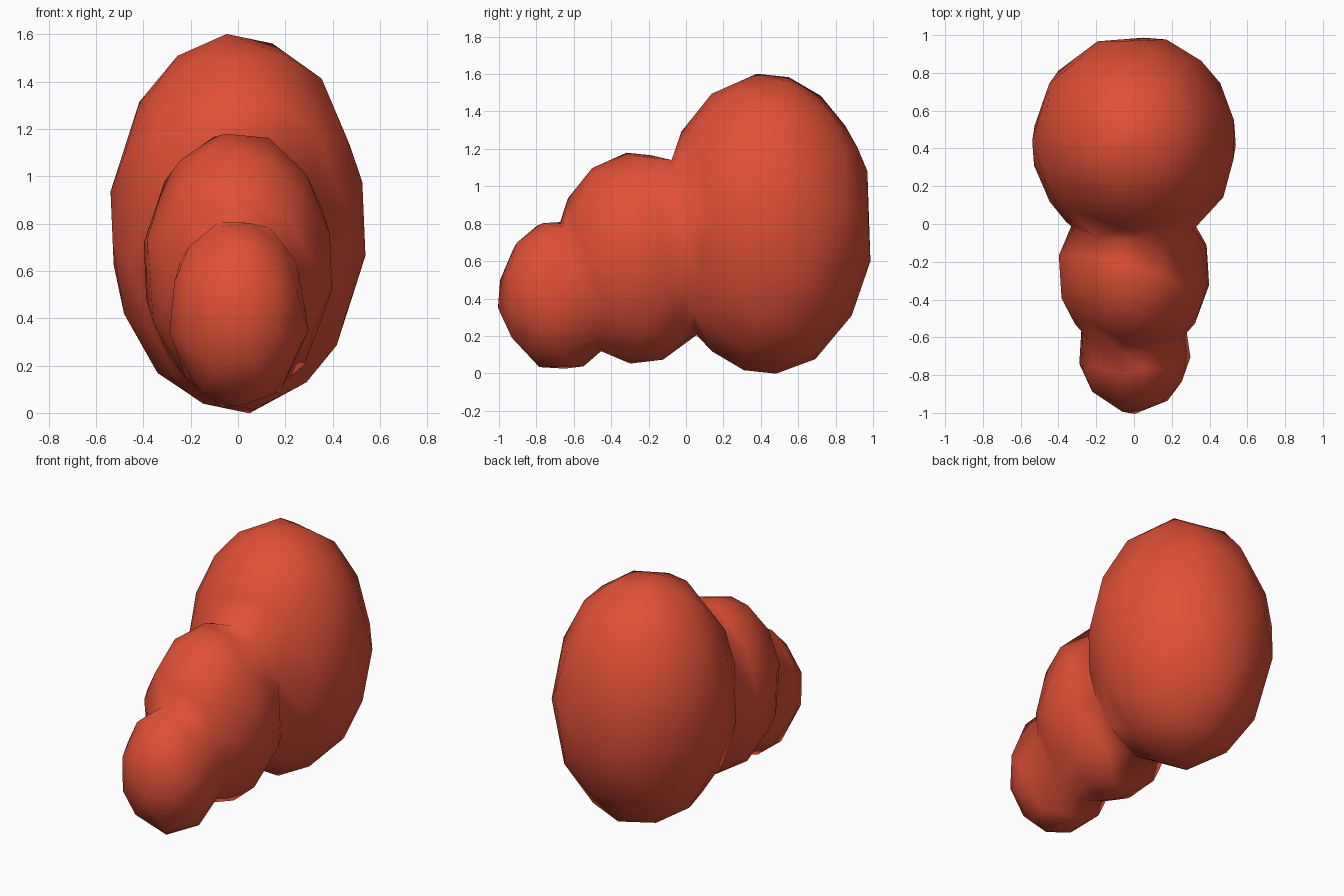
import bpy

cube = bpy.data.objects.get("Cube")
if cube:
    bpy.data.objects.remove(cube, do_unlink=True)

red = bpy.data.materials.new("warm_red")
red.use_nodes = True
red.diffuse_color = (0.74, 0.08, 0.038, 1)
red.node_tree.nodes["Principled BSDF"].inputs["Base Color"].default_value = red.diffuse_color


def lobe(name, centre, radii, turn):
    """Egg-shaped lobe: a faceted sphere turned about z, then stretched."""
    bpy.ops.mesh.primitive_ico_sphere_add(subdivisions=3, radius=1)
    ob = bpy.context.object
    ob.name = name
    ob.rotation_euler = (turn, turn * 0.7, turn * 1.3)
    bpy.ops.object.transform_apply(location=False, rotation=True, scale=False)
    ob.scale = radii
    ob.location = centre
    bpy.ops.object.transform_apply(location=True, rotation=False, scale=True)
    ob.data.materials.append(red)
    return ob


def apply(ob, kind, **settings):
    mod = ob.modifiers.new(kind.title(), kind)
    for key, value in settings.items():
        setattr(mod, key, value)
    bpy.context.view_layer.objects.active = ob
    bpy.ops.object.modifier_apply(modifier=mod.name)


# Three lobes, large at the back to small at the front
body = lobe("segmented_body", (0, 0.43, 0.8), (0.54, 0.57, 0.8), 0.3)
middle = lobe("middle_lobe", (0, -0.25, 0.62), (0.4, 0.455, 0.565), 0.5)
front = lobe("front_lobe", (0, -0.67, 0.42), (0.295, 0.33, 0.4), 0.8)

# Fuse into one skin
for part in (middle, front):
    apply(body, 'BOOLEAN', operation='UNION', solver='EXACT', object=part)
    bpy.data.objects.remove(part, do_unlink=True)

# Coarsen to broad irregular facets, softly shaded across the seams
apply(body, 'DECIMATE', ratio=min(1, 300 / (2 * len(body.data.vertices))))
body.data.polygons.foreach_set("use_smooth", [True] * len(body.data.polygons))
body.data.update()
